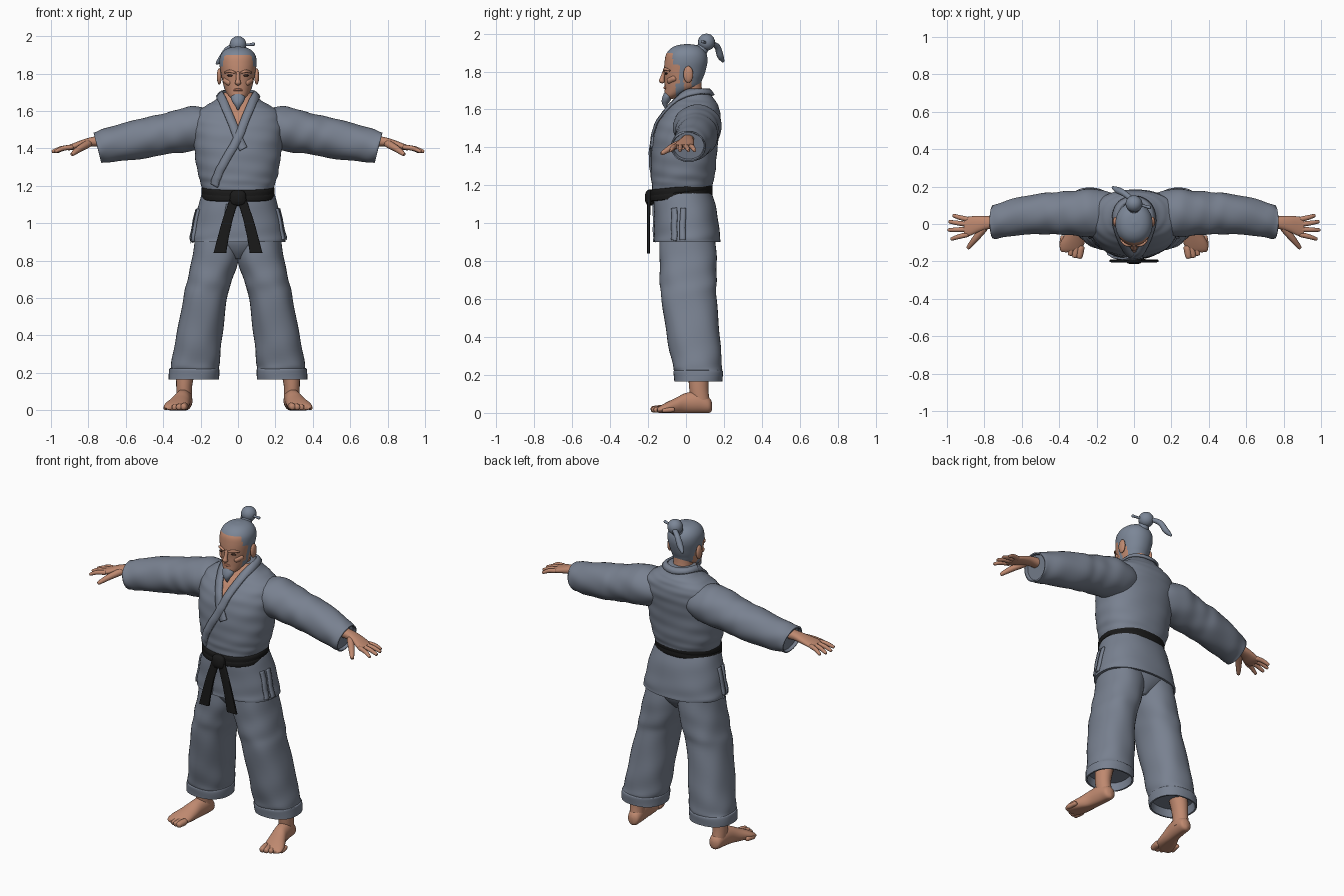
import bpy, bmesh, math
from mathutils import Vector
from mathutils.bvhtree import BVHTree

cube = bpy.data.objects.get("Cube")
if cube:
    bpy.data.objects.remove(cube, do_unlink=True)


def material(name, *rgb):
    mat = bpy.data.materials.new(name)
    mat.use_nodes = True
    mat.diffuse_color = (*rgb, 1)
    shader = next(n for n in mat.node_tree.nodes if n.type == "BSDF_PRINCIPLED")
    shader.inputs["Base Color"].default_value = (*rgb, 1)
    shader.inputs["Roughness"].default_value = 0.8
    return mat


CLOTH = material("grey cloth", 0.19, 0.22, 0.28)
SKIN = material("tan skin", 0.52, 0.25, 0.16)
HAIR = material("grey hair", 0.2, 0.24, 0.31)
BLACK = material("black belt cloth", 0.01, 0.01, 0.01)
EYE = material("dark eye", 0.06, 0.03, 0.02)
LIP = material("brown lip", 0.33, 0.13, 0.08)
X, Y, Z = Vector((1, 0, 0)), Vector((0, 1, 0)), Vector((0, 0, 1))


def finish(name, bm, mats, rule=None):
    bmesh.ops.recalc_face_normals(bm, faces=bm.faces)
    mesh = bpy.data.meshes.new(name)
    bm.to_mesh(mesh)
    bm.free()
    for mat in mats:
        mesh.materials.append(mat)
    for face in mesh.polygons:
        face.use_smooth = True
        if rule:
            face.material_index = rule(face.center)
    mesh.set_sharp_from_angle(angle=math.radians(50))
    obj = bpy.data.objects.new(name, mesh)
    bpy.context.collection.objects.link(obj)
    return obj


def spline(points, steps):
    """Smooth curve through tuples of any length."""
    pts = [points[0], *points, points[-1]]
    out = []
    for a, b, c, d in zip(pts, pts[1:], pts[2:], pts[3:]):
        for k in range(steps):
            t = k / steps
            out.append([q + t / 2 * (r - p + t * (2*p - 5*q + 4*r - s + t * (3*(q - r) + s - p)))
                        for p, q, r, s in zip(a, b, c, d)])
    return out + [list(points[-1])]


def loft(name, rings, *mats, u=X, v=Y, n=32, steps=5, power=2.0, fold=0, hem=False,
         side=1, rule=None, floor=False):
    """Skin rings of (x, y, z, radius along u, radius along v)."""
    dense = spline(rings, steps)
    if hem:
        x, y, z, a, b = dense[-1]
        dense.append([x, y, z, a * 0.93, b * 0.93])
        dense.append([*dense[-2 - steps][:3], a * 0.88, b * 0.88])
    bm = bmesh.new()
    loops = []
    for i, (x, y, z, a, b) in enumerate(dense):
        loop = []
        for k in range(n):
            ang = math.tau * k / n
            c, s = math.cos(ang), math.sin(ang)
            wave = 1 + fold * (math.sin(i * 0.9 + 2 * ang) + 0.7 * math.sin(i * 0.5 - 5 * ang))
            c = math.copysign(abs(c) ** (2 / power), c) * a * wave
            s = math.copysign(abs(s) ** (2 / power), s) * b * wave
            co = Vector((x, y, z)) + u * c + v * s
            co.x *= side
            if floor:
                co.z = max(co.z, 0)
            loop.append(bm.verts.new(co))
        loops.append(loop)
    for low, high in zip(loops, loops[1:]):
        for k in range(n):
            j = (k + 1) % n
            bm.faces.new((low[k], low[j], high[j], high[k]))
    bm.faces.new(loops[0])
    bm.faces.new(loops[-1])
    return finish(name, bm, mats, rule)


def tube(name, points, mat, side=1, n=14):
    """Round tapered tube through (x, y, z, radius) with soft ends."""
    first, last = Vector(points[0][:3]), Vector(points[-1][:3])
    d = (last - first).normalized()
    u = d.cross(Z if abs(d.z) < 0.8 else Y).normalized()
    start, end = first - d * points[0][3] * 0.6, last + d * points[-1][3] * 0.6
    full = [(*start, points[0][3] * 0.4), *points, (*end, points[-1][3] * 0.4)]
    return loft(name, [(*p, p[3]) for p in full], mat, u=u, v=d.cross(u), n=n, steps=4, side=side)


def ball(name, center, size, mat):
    bm = bmesh.new()
    bmesh.ops.create_uvsphere(bm, u_segments=20, v_segments=12, radius=1)
    bmesh.ops.scale(bm, vec=size, verts=bm.verts)
    bmesh.ops.translate(bm, vec=center, verts=bm.verts)
    return finish(name, bm, [mat])


def band(name, path, width, target, mat, lift=0.005):
    """Strip of cloth laid on the surface of another part."""
    tree = BVHTree.FromPolygons([v.co for v in target.data.vertices],
                                [p.vertices for p in target.data.polygons])
    hits = [tree.find_nearest(Vector(p))[:2] for p in spline(path, 8)]
    bm = bmesh.new()
    rows = []
    for i, (co, normal) in enumerate(hits):
        tangent = hits[min(i + 1, len(hits) - 1)][0] - hits[max(i - 1, 0)][0]
        across = normal.cross(tangent).normalized() * width / 2
        rows.append([bm.verts.new(tree.find_nearest(co + across * k)[0] + normal * lift)
                     for k in (-1, 0, 1)])
    for a, b in zip(rows, rows[1:]):
        for k in (0, 1):
            bm.faces.new((a[k], a[k + 1], b[k + 1], b[k]))
    obj = finish(name, bm, [mat])
    thick = obj.modifiers.new("thickness", "SOLIDIFY")
    thick.thickness, thick.offset = 0.012, 0
    return obj


# Jacket body with bare chest in the neckline
def neckline(c):
    return int(c.y < 0.03 and c.z > 1.46 and abs(c.x) < (c.z - 1.46) * 0.37)


jacket = loft("jacket_body", [
    (0, -.025, 1.14, .18, .15), (0, -.02, 1.2, .195, .16), (0, -.015, 1.26, .213, .168),
    (0, -.01, 1.35, .228, .172), (0, 0, 1.45, .238, .172), (0, .018, 1.53, .24, .165),
    (0, .037, 1.59, .225, .142), (0, .047, 1.63, .17, .118), (0, .048, 1.66, .12, .097),
    (0, .045, 1.7, .082, .073)], CLOTH, SKIN, n=96, steps=8, power=2.25, fold=.006, rule=neckline)
lapel = [(0, -.2, 1.46), (.04, -.14, 1.56), (.075, -.06, 1.64), (.09, .03, 1.685), (.06, .1, 1.69)]
flip = [(-x, y, z) for x, y, z in reversed(lapel)]
band("under_lapel", [*flip, (.03, -.2, 1.4)], .045, jacket, CLOTH)
band("over_lapel_and_collar", [(-.15, -.2, 1.2), (-.08, -.2, 1.32), *lapel, (0, .13, 1.69), *flip[:2]],
     .045, jacket, CLOTH, .009)

# Jacket skirt with side vents
skirt = loft("jacket_skirt", [
    (0, -.02, 1.18, .185, .15), (0, -.008, 1.1, .212, .162), (0, .002, 1, .235, .17),
    (0, .006, .93, .25, .174), (0, .006, .9, .255, .174)],
    CLOTH, n=64, power=2.3, fold=.006, hem=True)
band("skirt_front_edge", [(-.05, -.2, 1.1), (-.07, -.2, 1), (-.085, -.2, .905)], .03, skirt, CLOTH, .003)
for side in (1, -1):
    for y in (-.09, -.02):
        band("side_vent_edge", [(side * .3, y, 1.1), (side * .3, y, 1), (side * .3, y, .905)],
             .03, skirt, CLOTH, .003)

# Belt: two wraps, knot and hanging ends
for i, z in enumerate((1.148, 1.176)):
    loft("belt_wrap", [(0, -.025, z - .017, .186, .156), (0, -.025, z - .014, .195, .164),
                       (0, -.025, z + .014, .195, .164), (0, -.025, z + .017, .186, .156)],
         BLACK, v=Vector((0, 1, .1)), n=48, steps=2, power=2.25)
loft("belt_knot", [(0, -.165, 1.135, .03, .03), (0, -.185, 1.135, .042, .042),
                   (0, -.205, 1.135, .04, .038), (0, -.215, 1.135, .022, .02)],
     BLACK, v=Z, n=24, power=3)
for side in (1, -1):
    loft("belt_end", [(.02, -.195, 1.13, .024, .009), (.055, -.197, 1.02, .027, .008),
                      (.08, -.197, .92, .03, .008), (.097, -.197, .84, .034, .008)],
         BLACK, n=16, power=5, side=side)

# Trouser seat
loft("trouser_seat", [(0, .01, 1.02, .2, .145), (0, .01, .92, .225, .15),
                      (0, .01, .86, .15, .13), (0, .01, .81, .03, .09)], CLOTH)

for side, word in ((1, "left_"), (-1, "right_")):
    # Trouser leg and turned hem
    loft(word + "trouser_leg", [
        (.105, .005, .96, .115, .145), (.12, .01, .82, .125, .15), (.15, .012, .7, .12, .15),
        (.175, .015, .6, .117, .145), (.207, .04, .4, .123, .14), (.226, .058, .26, .129, .13),
        (.234, .064, .215, .13, .125)], CLOTH, n=40, steps=6, power=2.3, fold=.012, side=side)
    loft(word + "trouser_hem", [(.234, .064, .225, .128, .123), (.234, .064, .216, .135, .13),
                                (.237, .065, .165, .134, .127)],
         CLOTH, n=40, power=2.3, fold=.005, hem=True, side=side)

    # Sleeve
    loft(word + "sleeve", [
        (.12, .055, 1.52, .11, .095), (.22, .06, 1.51, .128, .118), (.32, .058, 1.49, .12, .114),
        (.41, .057, 1.473, .113, .107), (.5, .055, 1.455, .109, .107), (.65, .035, 1.425, .099, .096),
        (.735, .014, 1.408, .092, .086), (.752, .012, 1.404, .09, .083)],
        CLOTH, u=Y, v=Vector((.25, 0, .97)), n=40, steps=6, fold=.014, hem=True, side=side)

    # Hand
    loft(word + "palm", [
        (.68, .012, 1.44, .036, .032), (.77, .008, 1.437, .034, .026), (.83, 0, 1.425, .043, .022),
        (.88, -.012, 1.41, .052, .018), (.91, -.016, 1.403, .048, .013)],
        SKIN, u=Y, v=Z, n=20, power=2.3, side=side)
    tips = ((.965, .045), (.985, .012), (.99, -.032), (.975, -.08))
    for i, (x, y) in enumerate(tips):
        root = .025 - i * .027
        tube(word + "finger", [(.89, root, 1.407, .013), ((x + .9) / 2, (y + root) / 2, 1.4, .0125),
                               (x, y, 1.384, .009)], SKIN, side)
    tube(word + "thumb", [(.8, -.02, 1.425, .02), (.845, -.075, 1.4, .018), (.885, -.125, 1.37, .011)],
         SKIN, side)

    # Foot
    loft(word + "ankle", [(.285, .08, .04, .042, .05), (.288, .068, .12, .042, .05),
                          (.28, .066, .2, .05, .055), (.26, .06, .3, .06, .06)],
         SKIN, n=20, side=side)
    loft(word + "foot", [
        (.283, .137, .035, .012, .02), (.284, .122, .04, .036, .04), (.288, .07, .055, .044, .058),
        (.298, 0, .05, .046, .055), (.312, -.05, .037, .055, .044), (.328, -.1, .026, .064, .031),
        (.338, -.135, .018, .058, .02), (.34, -.15, .014, .045, .012)],
        SKIN, v=Z, n=24, side=side, floor=True)
    for i in range(5):
        x, y, r = .292 + i * .024, -.175 + i * i * .0035, .019 - i * .0015
        tube(word + "toe", [(x - .008, y + .05, r + .004, r), (x, y, r, r * .9)], SKIN, side)

    # Ear, eye and brow
    ball(word + "ear", (side * .1, .012, 1.785), (.013, .026, .044), SKIN)
    ball(word + "eye", (side * .04, -.104, 1.79), (.018, .008, .006), EYE)
    tube(word + "brow", [(.018, -.117, 1.806, .006), (.045, -.11, 1.813, .008),
                         (.07, -.088, 1.806, .005)], SKIN, side)
    tube(word + "cheekbone", [(.045, -.088, 1.75, .016), (.068, -.06, 1.765, .016)], SKIN, side)


# Head: hairline, sideburns and jaw stubble by position
def hairline(c):
    limit = 1.9 if c.y < -.07 else 1.84 if c.y < -.035 else 1.8 if c.y < .03 else 1.715
    jaw = -.055 < c.y < -.01 and 1.67 < c.z < 1.735
    sideburn = -.035 < c.y < -.012 and c.z > 1.7
    return int(c.z > limit or jaw or sideburn)


loft("neck", [(0, .045, 1.56, .075, .07), (0, .035, 1.64, .062, .065), (0, .025, 1.7, .058, .06),
              (0, .015, 1.76, .06, .065)], SKIN)
loft("head", [
    (0, -.088, 1.655, .02, .018), (0, -.065, 1.677, .047, .047), (0, -.025, 1.715, .071, .087),
    (0, -.013, 1.76, .083, .1), (0, -.007, 1.8, .091, .109), (0, 0, 1.85, .099, .113),
    (0, .002, 1.89, .096, .107), (0, .004, 1.92, .078, .086), (0, .006, 1.938, .048, .053),
    (0, .006, 1.945, .006, .006)], SKIN, HAIR, n=80, steps=8, power=2.1, rule=hairline)
tube("nose", [(0, -.112, 1.805, .009), (0, -.124, 1.77, .011), (0, -.128, 1.748, .016)], SKIN)
tube("mouth", [(-.024, -.104, 1.712, .005), (0, -.112, 1.714, .007), (.024, -.104, 1.712, .005)], LIP)
loft("goatee", [(0, -.09, 1.7, .02, .018), (0, -.095, 1.675, .037, .026), (0, -.104, 1.65, .031, .024),
                (0, -.11, 1.628, .016, .015), (0, -.108, 1.605, .003, .003)], HAIR, n=20)

# Topknot, hanging lock and tie
ball("topknot", (0, .108, 1.955), (.045, .045, .045), HAIR)
tube("topknot_base", [(0, .07, 1.9, .035), (0, .098, 1.935, .028)], HAIR)
tube("hanging_lock", [(-.015, .135, 1.95, .014), (-.055, .165, 1.93, .016), (-.085, .18, 1.885, .018),
                      (-.112, .195, 1.855, .008)], HAIR)
tube("topknot_tie", [(.02, .105, 1.953, .008), (.06, .095, 1.955, .007), (.085, .088, 1.958, .009)], HAIR)
